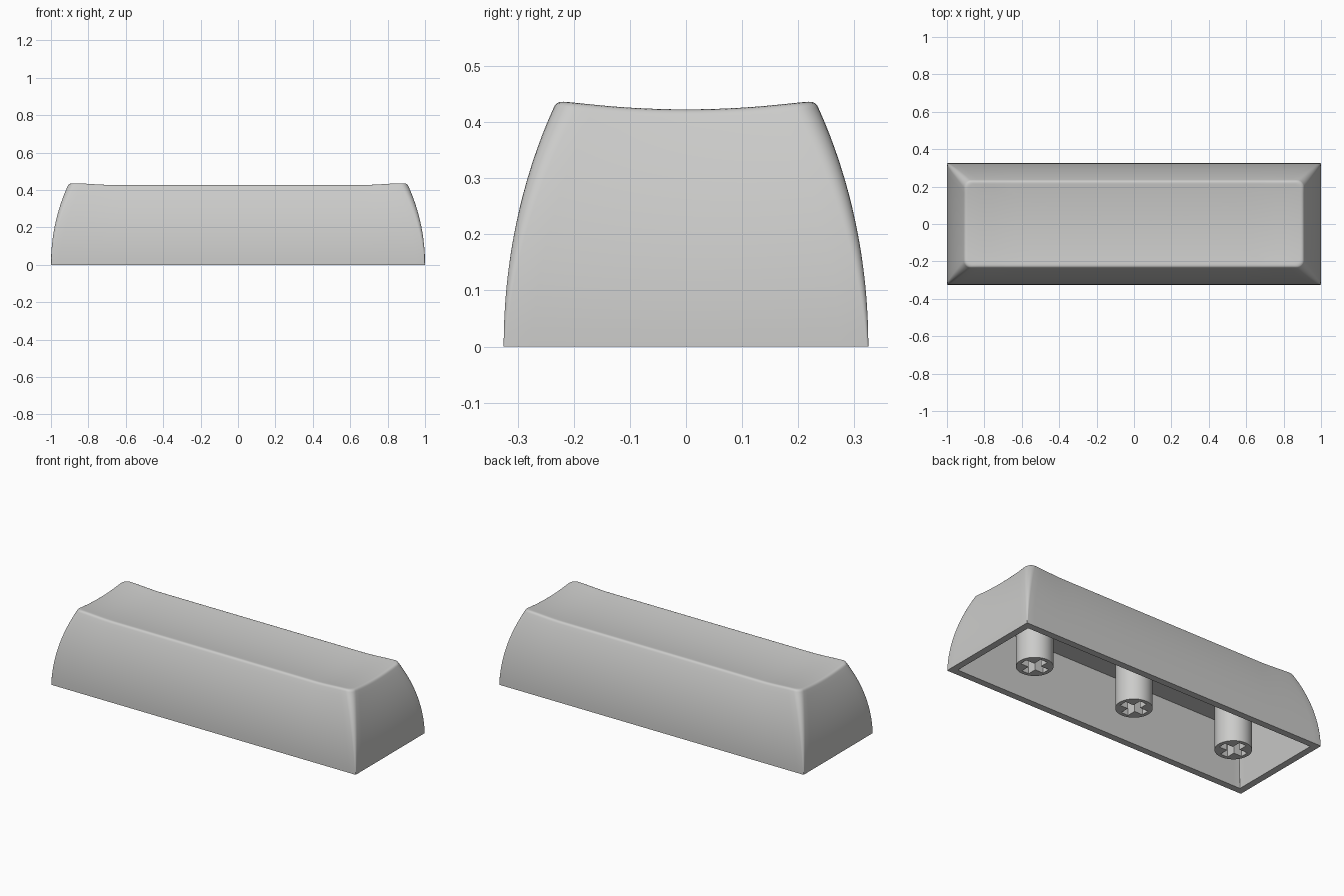
import bpy, bmesh, math

if "Cube" in bpy.data.objects:
    bpy.data.objects.remove(bpy.data.objects["Cube"])

HX, HY, WALL, CEIL = 1.0, 0.325, 0.04, 0.315

plastic = bpy.data.materials.new("light_grey_plastic")
plastic.diffuse_color = (0.6, 0.6, 0.59, 1)
plastic.use_nodes = True
plastic.node_tree.nodes["Principled BSDF"].inputs["Base Color"].default_value = plastic.diffuse_color


def finish(bm, name, angle):
    bmesh.ops.remove_doubles(bm, verts=bm.verts, dist=1e-5)
    bmesh.ops.recalc_face_normals(bm, faces=bm.faces)
    me = bpy.data.meshes.new(name)
    bm.to_mesh(me)
    bm.free()
    me.materials.append(plastic)
    ob = bpy.data.objects.new(name, me)
    bpy.context.collection.objects.link(ob)
    bpy.ops.object.select_all(action='DESELECT')
    ob.select_set(True)
    bpy.context.view_layer.objects.active = ob
    bpy.ops.object.shade_smooth_by_angle(angle=math.radians(angle))
    return ob


def dish(x, y):
    # scooped top that rises slightly toward both ends
    u = min(max((abs(x) - 0.66) / 0.25, 0), 1)
    return 0.4125 + 0.0142 * (y / 0.215) ** 2 + 0.0105 * u * u * (3 - 2 * u)


def outline(hx, hy, r):
    # rounded rectangle with subdivided sides
    pts = []
    for q, (sx, sy) in enumerate(((1, 1), (-1, 1), (-1, -1), (1, -1))):
        cx, cy = sx * (hx - r), sy * (hy - r)
        for i in range(7):
            a = math.pi / 2 * (q + i / 6)
            pts.append((cx + r * math.cos(a), cy + r * math.sin(a)))
        n = 48 if q % 2 == 0 else 14
        nx, ny = ((-1, 1), (-1, -1), (1, -1), (1, 1))[q]
        a = math.pi / 2 * (q + 1)
        ex = nx * (hx - r) + r * math.cos(a)
        ey = ny * (hy - r) + r * math.sin(a)
        px, py = pts[-1]
        for i in range(1, n):
            pts.append((px + (ex - px) * i / n, py + (ey - py) * i / n))
    return pts


# Hollow key shell, lofted from the ceiling inside, round the rim, up to the dish
loops = []
for i in (1, 0):
    s = WALL + 0.045 * i
    loops.append([(x, y, CEIL * i) for x, y in outline(HX - s, HY - s, 0.002)])
for i in range(17):
    t = i / 16
    s = 0.089 * t * t
    loops.append([(x, y, t * (dish(x, y) - 0.014))
                  for x, y in outline(HX - s, HY - s, 0.003 + 0.037 * t)])
for s, d in ((0.0915, 0.009), (0.095, 0.0045), (0.1, 0.0015), (0.106, 0.0003), (0.112, 0)):
    loops.append([(x, y, dish(x, y) - d) for x, y in outline(HX - s, HY - s, 0.038)])
edge = outline(HX - 0.112, HY - 0.112, 0.038)
for i in range(13, 0, -1):
    k = i / 14
    loops.append([(x * k, y * k, dish(x * k, y * k)) for x, y in edge])

bm = bmesh.new()
rings = [[bm.verts.new(p) for p in loop] for loop in loops]
for a, b in zip(rings, rings[1:]):
    for i in range(len(a)):
        j = (i + 1) % len(a)
        bm.faces.new((a[i], a[j], b[j], b[i]))
bm.faces.new(rings[0])
centre = bm.verts.new((0, 0, dish(0, 0)))
for i in range(len(rings[-1])):
    bm.faces.new((rings[-1][i], rings[-1][(i + 1) % len(rings[-1])], centre))
finish(bm, "key_shell", 40)


# Switch stems: round posts with a cross-shaped socket
def stem(name, x0):
    R, L, w, depth = 0.098, 0.076, 0.023, 0.2
    bm = bmesh.new()

    def face(pts):
        bm.faces.new([bm.verts.new((x0 + x, y, z)) for x, y, z in pts])

    for q in range(4):
        c, s = (1, 0, -1, 0)[q], (0, 1, 0, -1)[q]
        rot = lambda p: (p[0] * c - p[1] * s, p[0] * s + p[1] * c)
        arc = [rot((R * math.cos(math.pi / 2 * i / 10), R * math.sin(math.pi / 2 * i / 10)))
               for i in range(11)]
        slot = [rot(p) for p in ((0, L), (w, L), (w, w), (L, w), (L, 0))]
        face([(*p, 0) for p in arc + slot])
        for pts, top in ((arc, CEIL + 0.005), (slot, depth)):
            for a, b in zip(pts, pts[1:]):
                face([(*a, 0), (*b, 0), (*b, top), (*a, top)])
        face([(*p, depth) for p in slot + [(0, 0)]])
    finish(bm, name, 35)


for name, x in (("stem_left", -0.676), ("stem_centre", 0), ("stem_right", 0.676)):
    stem(name, x)
